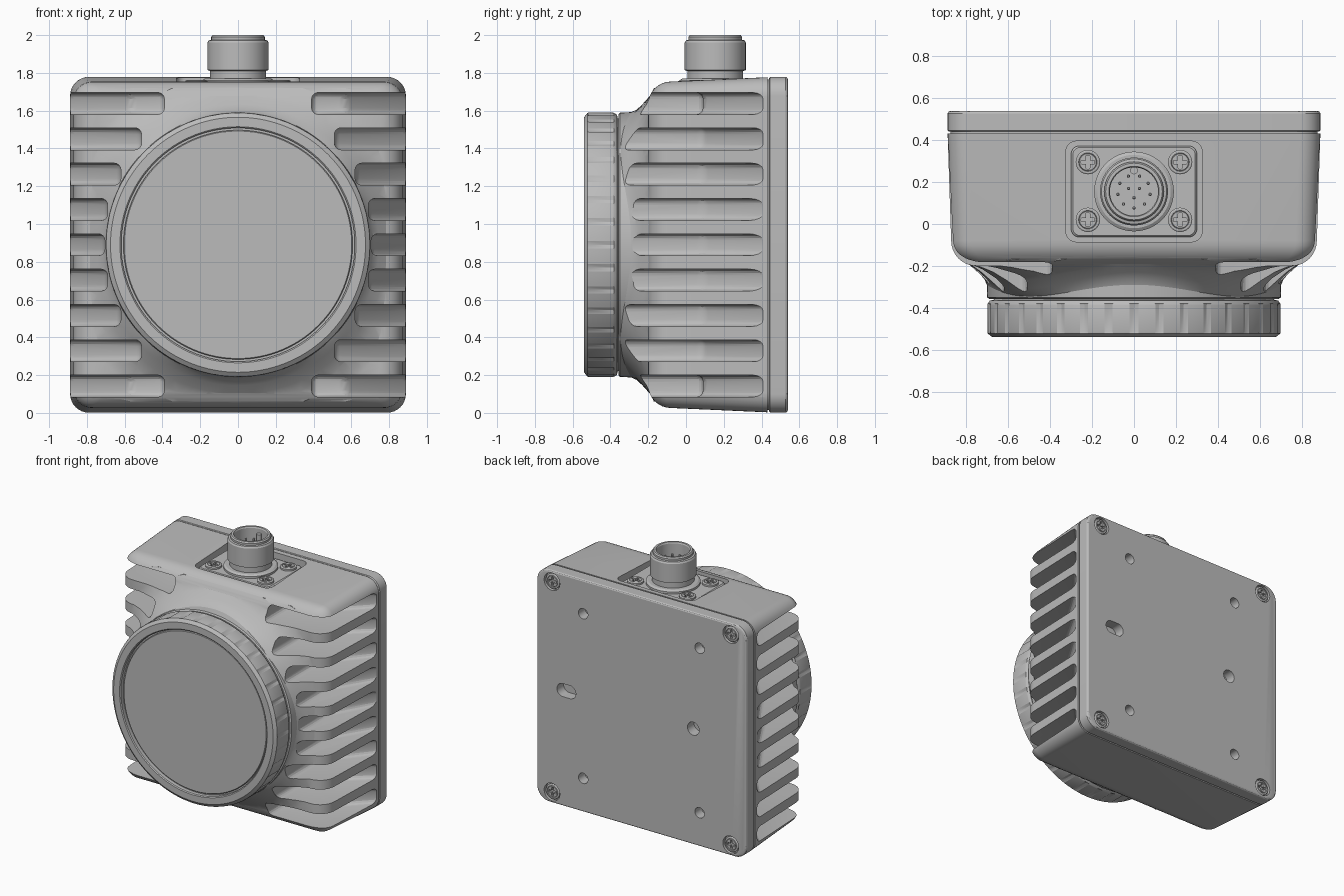
import bpy, bmesh, math
from mathutils import Matrix

old = bpy.data.objects.get("Cube")
if old:
    bpy.data.objects.remove(old, do_unlink=True)

grey = bpy.data.materials.new("light grey metal")
grey.use_nodes = True
colour = (0.5, 0.5, 0.5, 1)
grey.diffuse_color = colour
grey.node_tree.nodes["Principled BSDF"].inputs["Base Color"].default_value = colour

MID = 0.89                      # height of the lens axis
SHARP = math.radians(20)
FRONT = Matrix.Translation((0, 0, MID)) @ Matrix.Rotation(math.pi / 2, 4, 'X')
BACK = Matrix.Translation((0, 0, MID)) @ Matrix.Rotation(-math.pi / 2, 4, 'X')


def at(x, y, z=0):
    return Matrix.Translation((x, y, z))


def loft(name, rings, matrix=Matrix(), bevel=0):
    """Skin a stack of equal rings and cap both ends."""
    bm = bmesh.new()
    rows = [[bm.verts.new(p) for p in ring] for ring in rings]
    n = len(rows[0])
    for a, b in zip(rows, rows[1:]):
        for i in range(n):
            j = (i + 1) % n
            bm.faces.new((a[i], a[j], b[j], b[i]))
    bm.faces.new(rows[0])
    bm.faces.new(rows[-1])
    bmesh.ops.recalc_face_normals(bm, faces=bm.faces)
    if bevel:
        bmesh.ops.bevel(bm, geom=bm.edges[:], offset=bevel, segments=4,
                        profile=0.5, affect='EDGES', clamp_overlap=True)
    bm.transform(matrix)
    mesh = bpy.data.meshes.new(name)
    bm.to_mesh(mesh)
    bm.free()
    mesh.materials.append(grey)
    mesh.shade_smooth()
    mesh.set_sharp_from_angle(angle=SHARP)
    obj = bpy.data.objects.new(name, mesh)
    bpy.context.collection.objects.link(obj)
    return obj


def lathe(name, profile, matrix, steps=32, notch=0, band=9):
    """Turn (radius, height) pairs; notch the rings at or beyond band."""
    rings = []
    for r, h in profile:
        ring = []
        for i in range(steps):
            a = math.tau * i / steps
            q = r - notch if r >= band and i % 6 == 0 else r
            ring.append((q * math.cos(a), q * math.sin(a), h))
        rings.append(ring)
    return loft(name, rings, matrix)


def rrect(w, d, r, h, seg=8):
    """Rounded rectangle ring with half sizes w and d."""
    pts = []
    for k, (sx, sy) in enumerate(((1, 1), (-1, 1), (-1, -1), (1, -1))):
        for s in range(seg + 1):
            a = math.pi / 2 * (k + s / seg)
            pts.append((sx * (w - r) + r * math.cos(a), sy * (d - r) + r * math.sin(a), h))
    return pts


def combine(target, tool, operation='DIFFERENCE'):
    """Boolean, bake the result, drop the tool."""
    tool.hide_render = True
    mod = target.modifiers.new("shape", 'BOOLEAN')
    mod.operation, mod.solver, mod.object = operation, 'EXACT', tool
    graph = bpy.context.evaluated_depsgraph_get()
    mesh = bpy.data.meshes.new_from_object(target.evaluated_get(graph))
    target.modifiers.clear()
    target.data = mesh
    mesh.set_sharp_from_angle(angle=SHARP)
    bpy.data.objects.remove(tool, do_unlink=True)


def screw(name, matrix, r=0.058):
    head = lathe(name, [(r, -0.03), (r, -0.004), (r - 0.006, 0), (r - 0.014, 0),
                        (r - 0.016, -0.004), (r - 0.018, 0)], matrix)
    for w, d in ((0.032, 0.009), (0.009, 0.032)):
        bar = loft("cross_cutter", [rrect(w, d, 0.003, h, 2) for h in (-0.018, 0.05)], matrix)
        combine(head, bar)


# Housing: tapered rounded block with a soft front edge
rings = [rrect(0.889, 0.887, 0.1, -0.432)]
for s in range(9):
    a = math.pi / 2 * s / 8
    inset = 0.12 * (1 - math.cos(a))
    rings.append(rrect(0.872 - inset, 0.864 - inset, 0.1, 0.08 + 0.12 * math.sin(a)))
body = loft("housing", rings, FRONT)


def flare_ring(r, h, limit, bulge, steps=128):
    """Circle kept within a square, pushed forward on the diagonals."""
    ring = []
    for i in range(steps):
        a = math.tau * i / steps
        x, y = (max(-limit, min(limit, r * t)) for t in (math.cos(a), math.sin(a)))
        ring.append((x, y, h + bulge * math.sin(2 * a) ** 2))
    return ring


# Flared neck behind the lens ring, fuller towards the corners
neck = loft("neck", [flare_ring(*row) for row in (
    (1.02, 0, 0.83, 0), (1.02, 0.1, 0.83, 0.08), (0.9, 0.13, 0.83, 0.08),
    (0.84, 0.155, 0.825, 0.08), (0.79, 0.19, 0.8, 0.08), (0.745, 0.23, 0.8, 0.08),
    (0.716, 0.26, 0.8, 0.075), (0.702, 0.29, 0.8, 0.055), (0.7, 0.35, 0.8, 0),
    (0.69, 0.357, 0.8, 0))], FRONT)
combine(body, neck, 'UNION')

# Cooling grooves, nine on each side, stopping short of the neck
ENDS = (0.705, 0.69, 0.62, 0.51, 0.39)
for row in range(-4, 5):
    dz = row * 0.187
    inner = ENDS[abs(row)]
    plan = [(inner, -0.6), (inner, 0.09)]
    if abs(row) == 4:
        plan.append((0.57, 0.09))
    start = plan[-1][0]
    plan += [(0.89, 0.41), (0.89 + (0.89 - start) / 4, 0.49), (1.2, 0.49), (1.2, -0.6)]
    for side in (-1, 1):
        rings = [[(side * x, y, MID + dz + h) for x, y in plan] for h in (-0.058, 0.058)]
        combine(body, loft("groove_cutter", rings, bevel=0.035))

# Connector pocket in the top
PORT = (0, 0.155)
combine(body, loft("pocket_cutter", [rrect(0.325, 0.24, 0.05, h) for h in (1.715, 1.9)], at(*PORT)))
loft("connector_plate", [rrect(0.3, 0.218, 0.04, 1.71), rrect(0.3, 0.218, 0.04, 1.737),
                         rrect(0.292, 0.21, 0.035, 1.745)], at(*PORT))
for x in (-0.22, 0.22):
    for y in (0.02, 0.295):
        screw("connector_screw", at(x, y, 1.762))

# Round connector with pins and key
lathe("connector", [(0.19, 1.73), (0.19, 1.76), (0.175, 1.77), (0.148, 1.77), (0.148, 1.81),
                    (0.162, 1.815), (0.162, 1.96), (0.155, 1.972), (0.142, 1.975), (0.142, 1.99),
                    (0.135, 2.0), (0.12, 2.0), (0.115, 1.99), (0.115, 1.84)], at(*PORT), 64)
for count, radius in ((9, 0.078), (3, 0.03)):
    for i in range(count):
        a = math.tau * (i + 0.5) / count + math.pi / 2
        spot = at(PORT[0] + radius * math.cos(a), PORT[1] + radius * math.sin(a))
        lathe("pin", [(0.008, 1.83), (0.008, 1.925), (0.004, 1.93)], spot, 10)
lathe("connector_key", [(0.018, 1.83), (0.018, 1.96)], at(0, PORT[1] + 0.1), 16)

# Notched lens ring and window
lathe("lens_ring", [(0.66, 0.34), (0.67, 0.362), (0.688, 0.365), (0.698, 0.38), (0.70, 0.388),
                    (0.70, 0.515), (0.698, 0.522), (0.675, 0.54), (0.625, 0.54), (0.618, 0.534),
                    (0.618, 0.505)], FRONT, 216, 0.008, 0.7)
lathe("lens_window", [(0.607, 0.49), (0.607, 0.515), (0.602, 0.52)], FRONT, 128)

# Back cover with a seam, fixing holes and screws
cover = loft("back_cover", [rrect(w, w, 0.1, h) for w, h in (
    (0.876, 0.42), (0.876, 0.44), (0.884, 0.441), (0.889, 0.446),
    (0.889, 0.527), (0.884, 0.536), (0.876, 0.54))], BACK)


def drill(x, z, r, depth):
    combine(cover, lathe("hole_cutter", [(r, 0.54 - depth), (r, 0.6)], BACK @ at(x, z), 24))


for x in (-1, 1):
    for z in (-1, 1):
        drill(x * 0.757, z * 0.805, 0.067, 0.025)
        screw("cover_screw", BACK @ at(x * 0.757, z * 0.805, 0.533), 0.058)
        drill(x * 0.493, z * 0.63, 0.04, 0.08)
drill(-0.44, 0, 0.05, 0.08)
combine(cover, loft("slot_cutter", [rrect(0.08, 0.05, 0.0499, h) for h in (0.46, 0.6)],
                    BACK @ at(0.635, 0)))
